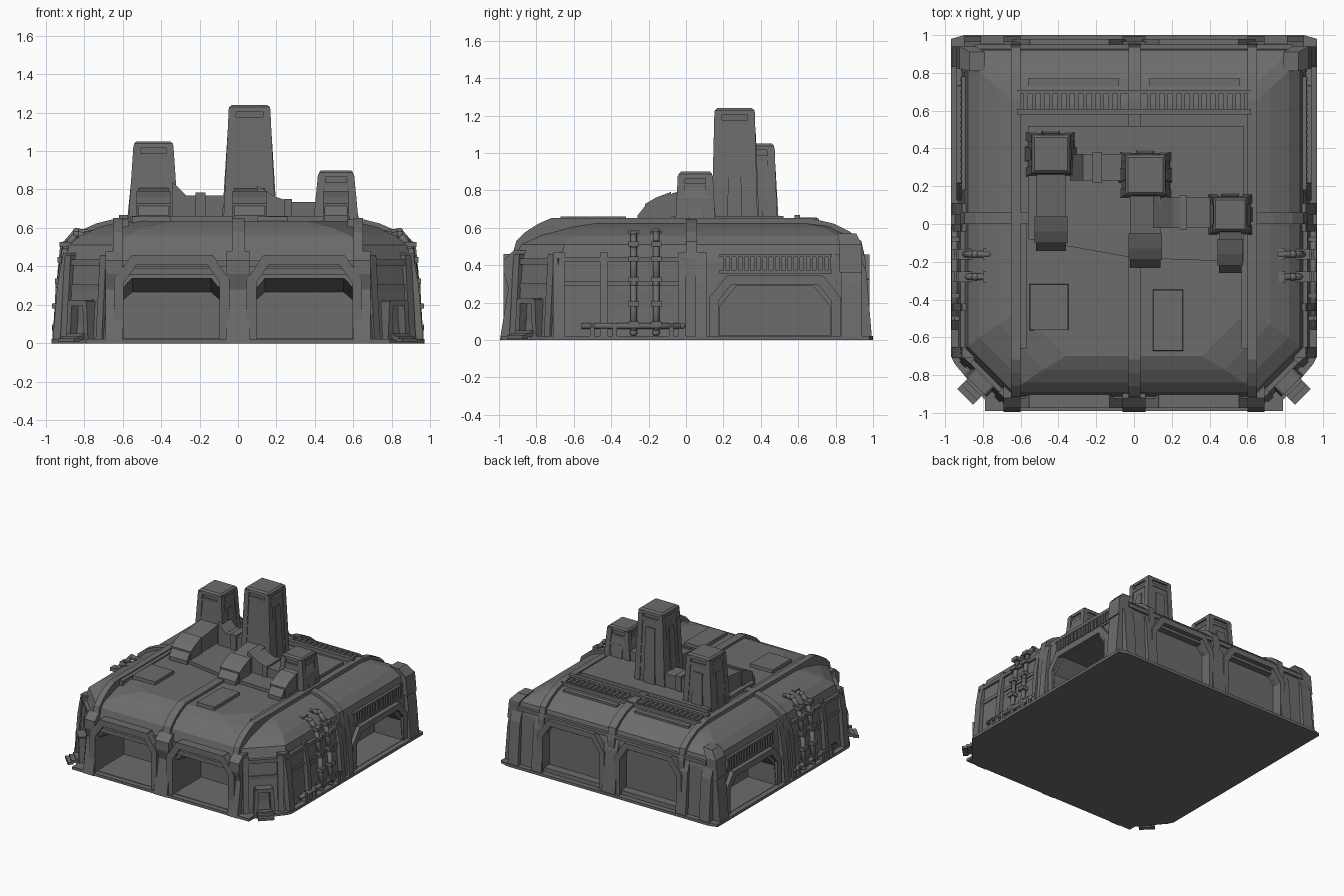
import bpy, bmesh
from mathutils import Vector, Matrix

old = bpy.data.objects.get("Cube")
if old:
    bpy.data.objects.remove(old, do_unlink=True)

grey = bpy.data.materials.new("slate_grey")
grey.use_nodes = True
grey.diffuse_color = (0.15, 0.15, 0.15, 1)
grey.node_tree.nodes["Principled BSDF"].inputs["Base Color"].default_value = (0.15, 0.15, 0.15, 1)


def finish(name, bm, mirror=False, smooth=False):
    bmesh.ops.recalc_face_normals(bm, faces=bm.faces)
    mesh = bpy.data.meshes.new(name)
    bm.to_mesh(mesh)
    bm.free()
    mesh.materials.append(grey)
    ob = bpy.data.objects.new(name, mesh)
    bpy.context.collection.objects.link(ob)
    if mirror:
        ob.modifiers.new("Mirror", 'MIRROR').use_mirror_merge = False
    if smooth:
        for p in mesh.polygons:
            p.use_smooth = True
    return ob


def loft(name, rings, **kw):
    """Solid through rings of equal point count."""
    bm = bmesh.new()
    loops = [[bm.verts.new(p) for p in r] for r in rings]
    for a, b in zip(loops, loops[1:]):
        for i in range(len(a)):
            j = (i + 1) % len(a)
            bm.faces.new((a[i], a[j], b[j], b[i]))
    bm.faces.new(loops[0])
    bm.faces.new(loops[-1])
    return finish(name, bm, **kw)


def prism(name, pts, axis, a, b, **kw):
    """Outline extruded along an axis from a to b."""
    place = {'x': lambda p, t: (t, p[0], p[1]),
             'y': lambda p, t: (p[0], t, p[1]),
             'z': lambda p, t: (p[0], p[1], t)}[axis]
    return loft(name, [[place(p, t) for p in pts] for t in (a, b)], **kw)


def rect(x, y, hx, hy, z):
    return [(x - hx, y - hy, z), (x + hx, y - hy, z), (x + hx, y + hy, z), (x - hx, y + hy, z)]


def box(name, x, y, z, **kw):
    return prism(name, [(x[0], y[0]), (x[1], y[0]), (x[1], y[1]), (x[0], y[1])], 'z', *z, **kw)


def beam(name, path, width, depth, normal, **kw):
    """Chain of square bars along a path."""
    bm, n = bmesh.new(), Vector(normal).normalized()
    for p, q in zip(path, path[1:]):
        p, q = Vector(p), Vector(q)
        d = (q - p).normalized()
        cols = (d * ((q - p).length + width * 0.4), n * depth, d.cross(n) * width)
        m = Matrix(cols).transposed().to_4x4()
        m.translation = (p + q) / 2
        bmesh.ops.create_cube(bm, size=1, matrix=m)
    return finish(name, bm, **kw)


def pipe(name, path, r, **kw):
    bm = bmesh.new()
    for p, q in zip(path, path[1:]):
        p, q = Vector(p), Vector(q)
        m = Matrix.Translation((p + q) / 2) @ (q - p).to_track_quat('Z', 'Y').to_matrix().to_4x4()
        bmesh.ops.create_cone(bm, cap_ends=True, segments=10, radius1=r, radius2=r,
                              depth=(q - p).length, matrix=m)
        bmesh.ops.create_icosphere(bm, subdivisions=2, radius=r * 1.15, matrix=Matrix.Translation(q))
    return finish(name, bm, smooth=True, **kw)


# Hull: stacked outlines with cut front corners (z, half width, front, back)
LEVELS = [(0.0, .93, -.95, .96), (.42, .90, -.915, .94), (.51, .88, -.89, .92),
          (.56, .82, -.84, .86), (.605, .72, -.77, .77), (.635, .60, -.70, .64)]


def outline(z, w, f, b):
    c, k = .24, .05
    return [(-w + c, f, z), (w - c, f, z), (w, f + c, z), (w, b - k, z),
            (w - k, b, z), (k - w, b, z), (-w, b - k, z), (-w, f + c, z)]


hull = loft("hull", [outline(*lv) for lv in LEVELS])

# Vehicle bays cut out of the hull, front ceilings sloping down inwards
FRONT_BAY = [(.09, .025), (.09, .3), (.14, .36), (.55, .36), (.60, .3), (.60, .025)]
SIDE_BAY = [(.18, .025), (.18, .18), (.27, .29), (.68, .29), (.77, .18), (.77, .025)]
cutters = []
for s in (1, -1):
    cutters += [loft("front_cut", [[(s * x, -1.1, z * 1.05) for x, z in FRONT_BAY],
                                   [(s * x, -.6, .025 + (z - .025) * .72) for x, z in FRONT_BAY]]),
                prism("back_cut", [(s * x, z + .03) for x, z in FRONT_BAY], 'y', .89, 1.1),
                prism("side_cut", SIDE_BAY, 'x', s * .68, s * 1.1)]
bpy.context.view_layer.objects.active = hull
for c in cutters:
    m = hull.modifiers.new("Cut", 'BOOLEAN')
    m.operation, m.solver, m.object = 'DIFFERENCE', 'EXACT', c
    bpy.ops.object.modifier_apply(modifier=m.name)
    bpy.data.objects.remove(c, do_unlink=True)

# Ground slab
half = [(.79, -.99), (.79, -.93), (.95, -.74), (.97, -.7), (.97, .98), (.9, 1.0)]
prism("ground_slab", half + [(-x, y) for x, y in reversed(half)], 'z', 0, .022)

# Ribs wrapping the hull lengthways and crossways
t = .018
along = [(f - t, z + (t if z else 0)) for z, w, f, b in LEVELS]
along += [(b + t, z + (t if z else 0)) for z, w, f, b in reversed(LEVELS)]
prism("middle_rib", along, 'x', -.03, .035)
prism("outer_rib", along, 'x', .60, .65, mirror=True)
across = [(w + t, z + (t if z else 0)) for z, w, f, b in LEVELS]
across += [(-x, z) for x, z in reversed(across)]
prism("cross_rib", across, 'y', 0, .06)

# Lower pillars front and back
foot = [(-.995, 0), (-.95, .28), (-.975, .36), (-.975, .43), (-.92, .48), (-.8, .48), (-.8, 0)]
rear_foot = [(.995, 0), (.965, .36), (.93, .46), (.8, .46), (.8, 0)]
for pts, label in ((foot, "front"), (rear_foot, "back")):
    prism(label + "_middle_pillar", pts, 'x', -.06, .06)
    prism(label + "_outer_pillar", pts, 'x', .60, .69, mirror=True)
prism("back_corner_pillar", rear_foot, 'x', .81, .90, mirror=True)

# Side buttresses
brace = [(.8, 0), (.965, 0), (.94, .3), (.91, .47), (.8, .47)]
for i, (a, b) in enumerate([(-.71, -.65), (-.46, -.42), (-.04, 0), (.05, .11), (.83, .94)]):
    prism("side_buttress_%d" % i, brace, 'y', a, b, mirror=True)
loft("back_corner_block", [rect(.89, .88, .05, .06, .36), rect(.88, .88, .045, .06, .51),
                           rect(.83, .86, .04, .05, .57)], mirror=True)

# Bay surrounds
hood = [(.07, .02), (.07, .32), (.145, .435), (.54, .435), (.62, .32), (.62, .02)]
beam("front_bay_frame", [(x, -.925, z) for x, z in hood], .05, .10, (0, -1, 0), mirror=True)
box("front_bay_lintel", (.10, .60), (-.96, -.88), (.355, .39), mirror=True)
beam("back_bay_frame", [(x, .95, z) for x, z in hood], .045, .06, (0, 1, 0), mirror=True)
arch = [(.15, .02), (.15, .22), (.23, .32), (.72, .32), (.80, .22), (.80, .02)]
beam("side_bay_frame", [(.905, y, z) for y, z in arch], .05, .07, (1, 0, 0), mirror=True)

# Horizontal bands on walls
box("front_band", (-.64, .64), (-.925, -.8), (.40, .43))
box("back_band", (-.84, .84), (.8, .95), (.45, .48))
for z in (.29, .42):
    box("side_band", (.8, .918), (-.67, 0), (z, z + .025), mirror=True)
    beam("corner_band", [(.66, -.92, z), (.905, -.675, z)], .03, .035, (1, -1, 0), mirror=True)
box("side_panel", (.8, .918), (-.40, -.06), (.10, .26), mirror=True)

# Corner entrances on the cut front corners
d = Vector((1, -1, 0)).normalized()
u = Vector((1, 1, 0)).normalized()
mid = Vector((.795, -.815, 0))
up = Vector((0, 0, 1))
door = [mid + u * a + up * z + d * .015 for a, z in ((-.065, .015), (-.055, .21), (.055, .21), (.065, .015))]
beam("entrance_frame", door, .03, .09, d, mirror=True)
beam("entrance_door", [mid + up * .03, mid + up * .19], .10, .02, d, mirror=True)
for i in range(3):
    p = mid + d * (.06 + i * .03) + up * (.04 - i * .012)
    beam("entrance_step_%d" % i, [p - u * .055, p + u * .055], .02, .04, d, mirror=True)
for a in (-.13, .13):
    p = mid + u * a
    beam("corner_post", [p + up * .03, p + up * .45 - d * .03], .045, .06, d, mirror=True)

# Louvres along the sides and the rear roof
box("side_louvre_tray", (.8, .915), (.18, .78), (.355, .375), mirror=True)
box("side_louvre_top", (.8, .912), (.18, .78), (.445, .46), mirror=True)
for i in range(18):
    y = .2 + i * .033
    box("side_louvre", (.85, .92), (y, y + .014), (.37, .45), mirror=True)
box("roof_louvre_tray", (-.62, .62), (.58, .61), (.6, .668))
box("roof_louvre_back", (-.62, .62), (.69, .71), (.57, .65))
for i in range(12):
    x = .07 + i * .045
    box("roof_louvre", (x, x + .02), (.6, .70), (.6, .655), mirror=True)
box("rear_roof_panel", (.08, .56), (.73, .77), (.57, .622), mirror=True)

# Side pipework with clamps, leaning with the wall
for i, y in enumerate((-.28, -.16)):
    top = .55 + i * .015
    pipe("wall_pipe_%d" % i, [(.72, y, top), (.84, y, top + .015), (.895, y, top - .05),
                              (.93, y, .30), (.945, y, .04)], .018, mirror=True)
    for z in (.07, .18, .31, .42, .5):
        x = .945 - max(0, z - .2) * .13
        box("pipe_clamp", (x - .06, x + .022), (y - .028, y + .028), (z, z + .028), mirror=True)
    box("pipe_socket", (.74, .80), (y - .03, y + .03), (.55, .585), mirror=True)
pipe("ground_pipe", [(.95, -.56, .075), (.95, -.02, .075)], .016, mirror=True)
for y in (-.5, -.38, -.08):
    box("ground_pipe_stand", (.9, .965), (y - .012, y + .012), (.02, .09), mirror=True)

# Roof deck and hatches
prism("roof_deck", [(-.56, .52), (-.56, -.08), (.0, -.18), (.58, -.2), (.58, .52)], 'z', .6, .662)
loft("left_hatch", [rect(.18, -.51, .082, .165, .6), rect(.18, -.51, .078, .16, .66)])
loft("right_hatch", [rect(-.45, -.44, .105, .125, .6), rect(-.45, -.44, .10, .12, .66)])
box("roof_edge_strip", (.57, .60), (-.66, 0), (.6, .645), mirror=True)


def stack(name, x, y, h, top, w):
    """Tapered chimney with ribs, vented cap and a curved duct to the front."""
    bx, by, neck = top * 1.25, top * 1.1, h - .075
    loft(name + "_shaft", [rect(x, y, bx, by, .62), rect(x, y, bx * .97, by, .76),
                           rect(x, y, top * .98, top * .98, neck)])
    loft(name + "_throat", [rect(x, y, top * .88, top * .88, neck - .01),
                            rect(x, y, top * .88, top * .88, h - .02)])
    for i in (-1, 1):
        for j in (-1, 1):
            loft(name + "_corner", [rect(x + i * bx * .86, y + j * by * .86, .024, .024, .62),
                                    rect(x + i * top * .84, y + j * top * .84, .02, .02, h - .02)])
        loft(name + "_side_rib", [rect(x + i * bx * .98, y, .016, .04, .62),
                                  rect(x + i * top * .95, y, .014, .03, neck - .06)])
    loft(name + "_back_rib", [rect(x, y + by, .05, .016, .62), rect(x, y + top * .95, .04, .014, neck - .06)])
    loft(name + "_collar", [rect(x, y, top * 1.03, top * 1.03, neck - .012),
                            rect(x, y, top * 1.03, top * 1.03, neck + .012)])
    loft(name + "_cap", [rect(x, y, top * 1.03, top * 1.03, h - .035),
                         rect(x, y, top * 1.01, top * 1.01, h - .012),
                         rect(x, y, top * .88, top * .88, h)])
    f = y - w[1]
    duct = [(y, .62), (f, .62), (f, .665), (f + .04, .715), (f + .10, .75), (f + .18, .78), (y, .82)]
    prism(name + "_duct", duct, 'x', x - w[0], x + w[0])
    hoop = [(p, z + .012) for p, z in duct[3:6]]
    prism(name + "_duct_hoop", [(hoop[0][0], .62)] + hoop + [(hoop[-1][0], .62)],
          'x', x - w[0] - .008, x + w[0] + .008)


stack("middle_stack", .06, .26, 1.24, .105, (.08, .49))
stack("right_stack", -.44, .37, 1.05, .10, (.08, .51))
stack("left_stack", .51, .05, .90, .088, (.06, .31))

# Ducts linking the stacks
prism("right_link", [(-.34, .62), (-.34, .84), (-.27, .77), (-.05, .77), (-.05, .62)], 'y', .23, .37)
box("right_link_band", (-.22, -.17), (.22, .38), (.62, .785))
prism("left_link", [(.10, .62), (.10, .82), (.2, .76), (.28, .735), (.45, .735), (.45, .62)], 'y', -.02, .14)
box("left_link_band", (.24, .28), (-.03, .15), (.62, .75))
